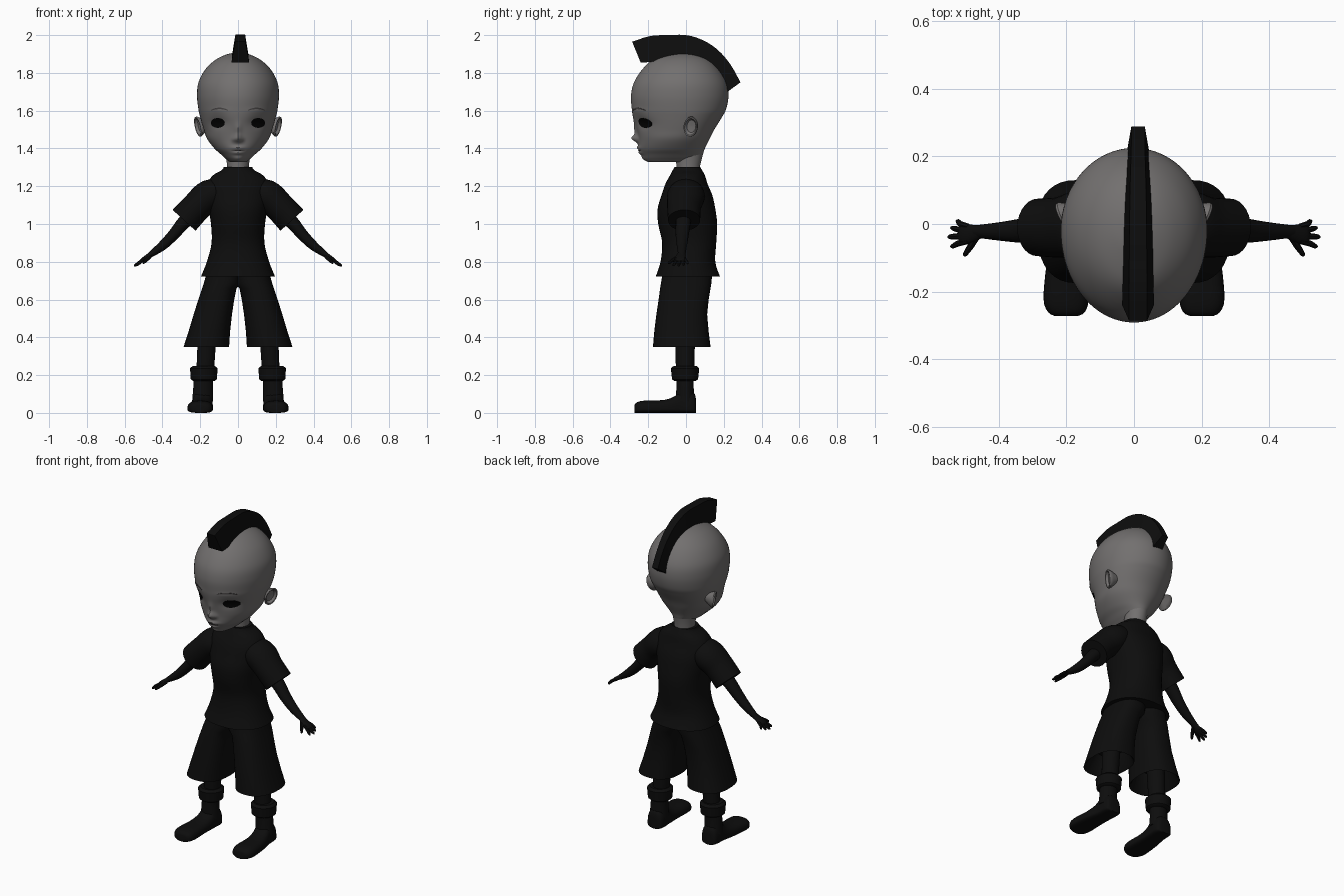
import bpy, bmesh, math
from mathutils import Vector
from mathutils.bvhtree import BVHTree

cube = bpy.data.objects.get("Cube")
if cube:
    bpy.data.objects.remove(cube, do_unlink=True)


def material(name, r, g, b):
    m = bpy.data.materials.new(name)
    m.use_nodes = True
    m.diffuse_color = (r, g, b, 1)
    bsdf = next(n for n in m.node_tree.nodes if n.type == 'BSDF_PRINCIPLED')
    bsdf.inputs["Base Color"].default_value = (r, g, b, 1)
    return m


GREY = material("grey skin", .17, .162, .16)
LINE = material("dark grey line", .06, .055, .055)
BLACK = material("matt black", .004, .004, .004)
EYE = material("eye black", .0008, .0008, .0008)
Y = Vector((0, 1, 0))
parts = []


def spline(keys, steps):
    """Catmull-Rom interpolation of key tuples."""
    out = []
    last = len(keys) - 1
    for i in range(last):
        quad = [keys[min(max(i + k, 0), last)] for k in (-1, 0, 1, 2)]
        for s in range(steps):
            t = s / steps
            out.append([b + .5 * t * (c - a + t * (2 * a - 5 * b + 4 * c - d + t * (3 * (b - c) + d - a)))
                        for a, b, c, d in zip(*quad)])
    return out + [list(keys[-1])]


def ring(c, u, v, v2=None, n=32, p=2):
    """Superellipse; v2 is the half axis on the negative side of v."""
    pts = []
    for i in range(n):
        a = 2 * math.pi * i / n
        ca, sa = [math.copysign(abs(f) ** (2 / p), f) for f in (math.cos(a), math.sin(a))]
        pts.append(Vector(c) + u * ca + (v if sa > 0 or v2 is None else v2) * sa)
    return pts


def loft(name, rings, mat, mirror=False):
    bm = bmesh.new()
    rows = [[bm.verts.new(p) for p in r] for r in rings]
    n = len(rows[0])
    for a, b in zip(rows, rows[1:]):
        for i in range(n):
            j = (i + 1) % n
            bm.faces.new((a[i], a[j], b[j], b[i]))
    bm.faces.new(rows[0])
    bm.faces.new(rows[-1])
    bmesh.ops.recalc_face_normals(bm, faces=bm.faces)
    mesh = bpy.data.meshes.new(name)
    bm.to_mesh(mesh)
    bm.free()
    mesh.materials.append(mat)
    ob = bpy.data.objects.new(name, mesh)
    bpy.context.collection.objects.link(ob)
    if mirror:
        ob.modifiers.new("mirror", 'MIRROR').use_clip = False
    parts.append(ob)
    return ob


def level(z, cx, w, cy, front, back, n=32, p=2):
    """Horizontal section between a front and a back y."""
    return ring((cx, cy, z), Vector((w, 0, 0)), Y * (back - cy), Y * (cy - front), n, p)


def tube(name, keys, mat, steps=4, n=16):
    """Mirrored tube along keys of (x, y, z, height radius, y radius)."""
    ks = spline(keys, steps)
    pts = [Vector(k[:3]) for k in ks]
    rings = []
    for i, k in enumerate(ks):
        t = pts[min(i + 1, len(pts) - 1)] - pts[max(i - 1, 0)]
        u = t.cross(Y).normalized()
        rings.append(ring(pts[i], u * k[3], u.cross(t).normalized() * k[4], n=n))
    return loft(name, rings, mat, True)


# Head: z, half width, centre y, front y, back y
HEAD = [(1.345, .02, -.06, -.16, .03), (1.328, .04, -.08, -.195, .065), (1.345, .065, -.08, -.222, .08),
        (1.37, .092, -.075, -.238, .09), (1.40, .125, -.07, -.25, .10), (1.45, .163, -.05, -.253, .125),
        (1.50, .181, -.03, -.262, .15), (1.565, .2, -.02, -.28, .19), (1.61, .21, -.02, -.287, .213),
        (1.68, .217, -.02, -.291, .225), (1.75, .209, -.02, -.275, .215), (1.82, .172, -.02, -.23, .175),
        (1.87, .118, -.02, -.175, .122), (1.899, .057, -.02, -.09, .055), (1.907, .004, -.02, -.025, -.015)]
# Facial relief: x, z, x spread, z spread, y push
RELIEF = [(0, 1.453, .018, .02, -.034), (0, 1.5, .016, .035, -.012), (.022, 1.447, .01, .012, -.009),
          (0, 1.403, .035, .009, -.011), (0, 1.376, .03, .009, -.01), (0, 1.345, .03, .014, -.007),
          (.105, 1.535, .045, .03, .015), (.1, 1.6, .05, .015, -.003)]
head_rings = [level(*[k[0], 0, *k[1:]], n=112) for k in spline(HEAD, 7)]
for r in head_rings:
    for p in r:
        if p.y < -.1:
            p.y += sum(push * math.exp(-((abs(p.x) - x) / sx) ** 2 - ((p.z - z) / sz) ** 2)
                       for x, z, sx, sz, push in RELIEF)
head = loft("head", head_rings, GREY)
tree = BVHTree.FromPolygons([v.co for v in head.data.vertices], [f.vertices for f in head.data.polygons])


def face_plate(name, x, z, w, h, mat, mirror=True, arch=0):
    """Thin oval laid on the front of the head."""
    rings = []
    for scale, lift in ((.05, -.004), (1, -.004), (1, .003), (.7, .003), (.4, .003), (.05, .003)):
        pts = ring((x, 0, z), Vector((w * scale, 0, 0)), Vector((0, 0, h * scale)))
        for p in pts:
            p.z -= arch * ((p.x - x) / w) ** 2
            p.y = tree.ray_cast(Vector((p.x, -1, p.z)), Y)[0].y - lift
        rings.append(pts)
    loft(name, rings, mat, mirror)


face_plate("eyes", .107, 1.535, .037, .026, EYE)
face_plate("eyebrows", .098, 1.612, .048, .004, LINE, arch=.012)
face_plate("mouth_line", 0, 1.39, .034, .003, LINE, False)

# Ears: dished ovals with a raised rim
up = Vector((.25, .15, .95)).normalized()
back = Vector((.35, .93, -.2)).normalized()
out = back.cross(up).normalized()
loft("ears", [ring(Vector((.202, .028, 1.517)) + out * h, up * .055 * s, back * .04 * s)
              for h, s in ((-.04, .4), (-.012, .8), (.006, 1), (.013, .96), (.012, .82), (-.001, .62), (-.004, .05))],
     GREY, True)

# Neck
loft("neck", [level(z, 0, w, .01, f, b) for z, w, f, b in
              ((1.24, .062, -.055, .075), (1.31, .058, -.05, .075), (1.37, .064, -.06, .09), (1.42, .07, -.06, .1))], GREY)

# Mohawk: inner y, z, outer y, z, inner and outer half width
CREST = [(-.24, 1.855, -.285, 1.965, .047, .027), (-.175, 1.86, -.19, 1.995, .046, .027),
         (-.09, 1.885, -.1, 2, .045, .026), (0, 1.89, 0, 2, .043, .025), (.08, 1.865, .085, 1.975, .041, .024),
         (.14, 1.815, .165, 1.925, .038, .022), (.185, 1.75, .235, 1.845, .035, .02), (.22, 1.7, .288, 1.75, .032, .02)]
MX = .012
loft("mohawk", [[Vector((MX - a, yi, zi)), Vector((MX + a, yi, zi)), Vector((MX + b, yo, zo)), Vector((MX - b, yo, zo))]
                for yi, zi, yo, zo, a, b in spline(CREST, 3)], BLACK)

# Shirt: z, half width, front y, back y
SHIRT = [(.722, .196, -.16, .18), (.8, .165, -.135, .155), (.9, .14, -.126, .16), (1, .143, -.147, .165),
         (1.08, .156, -.15, .155), (1.15, .165, -.13, .14), (1.21, .163, -.11, .115), (1.257, .133, -.085, .1),
         (1.285, .086, -.07, .085), (1.302, .075, -.06, .075)]
loft("shirt", [level(z, 0, w, .01, f, b, 40, 2.25) for z, w, f, b in spline(SHIRT, 4)], BLACK)
tube("sleeves", [(.06, 0, 1.17, .07, .08), (.15, 0, 1.15, .085, .1), (.217, -.01, 1.093, .08, .09),
                 (.285, -.01, 1.02, .082, .085)], BLACK, n=28)

# Arms, palms and fingers
tube("arms", [(.2, -.01, 1.09, .045, .045), (.285, -.015, 1.01, .036, .04), (.34, -.02, .945, .03, .035),
              (.4, -.022, .885, .025, .027), (.47, -.022, .833, .014, .018)], BLACK)
tube("palms", [(.45, -.022, .847, .015, .018), (.475, -.027, .83, .013, .025), (.505, -.03, .81, .011, .031),
               (.517, -.03, .802, .006, .024)], BLACK)
for finger, y0, x1, y1, z1 in (("little", -.008, .527, .008, .79), ("ring", -.02, .543, -.012, .782),
                               ("middle", -.035, .551, -.038, .778), ("index", -.05, .543, -.066, .78)):
    tube(finger + "_fingers", [(.49, y0, .82, .009, .009), ((.5 + x1) / 2, (y0 + y1) / 2, z1 + .015, .009, .009),
                               (x1 - .006, y1, z1 + .003, .007, .007), (x1, y1, z1, .003, .003)], BLACK, 2, 8)
tube("thumbs", [(.465, -.035, .83, .011, .011), (.483, -.065, .812, .01, .01), (.5, -.09, .795, .007, .007),
                (.503, -.094, .793, .003, .003)], BLACK, 2, 8)

# Shorts: z, inner x, outer x, front y, back y, with the hem turned inside
loft("shorts", [level(z, (a + b) / 2, (b - a) / 2, -.01, f, k, 36, 2.4) for z, a, b, f, k in (
    (.46, .075, .225, -.12, .08), (.36, .057, .277, -.165, .12), (.35, .047, .288, -.175, .13),
    (.43, .042, .262, -.168, .12), (.52, .032, .235, -.157, .112), (.6, .02, .21, -.145, .12),
    (.66, .008, .19, -.137, .13), (.69, -.02, .18, -.132, .135), (.76, -.02, .16, -.12, .14))], BLACK, True)

# Legs and boot cuffs: z, centre x, x radius, y radius
for name, keys in (("legs", ((.06, .187, .056, .05), (.13, .185, .052, .046), (.17, .183, .052, .046),
                             (.25, .172, .047, .049), (.48, .16, .05, .055))),
                   ("boot_cuffs", ((.17, .181, .058, .058), (.178, .181, .069, .069), (.236, .181, .073, .075),
                                   (.249, .181, .058, .06)))):
    loft(name, [level(z, x, rx, -.005, -.005 - ry, ry - .005) for z, x, rx, ry in keys], BLACK, True)

# Boots: y, centre x, half width, top z
BOOT = [(-.272, .2, .035, .042), (-.26, .2, .055, .056), (-.22, .201, .067, .065), (-.12, .198, .061, .068),
        (-.06, .192, .056, .088), (-.025, .188, .053, .12), (.02, .186, .053, .12), (.046, .186, .045, .1),
        (.053, .186, .025, .07)]
loft("boots", [ring((x, y, .02), Vector((w, 0, 0)), Vector((0, 0, top - .02)), Vector((0, 0, .02)), 28, 2.7)
               for y, x, w, top in spline(BOOT, 3)], BLACK, True)

# Smooth shading with crisp hems and corners
bpy.ops.object.select_all(action='DESELECT')
for ob in parts:
    ob.select_set(True)
bpy.context.view_layer.objects.active = head
bpy.ops.object.shade_smooth_by_angle(angle=math.radians(40))
